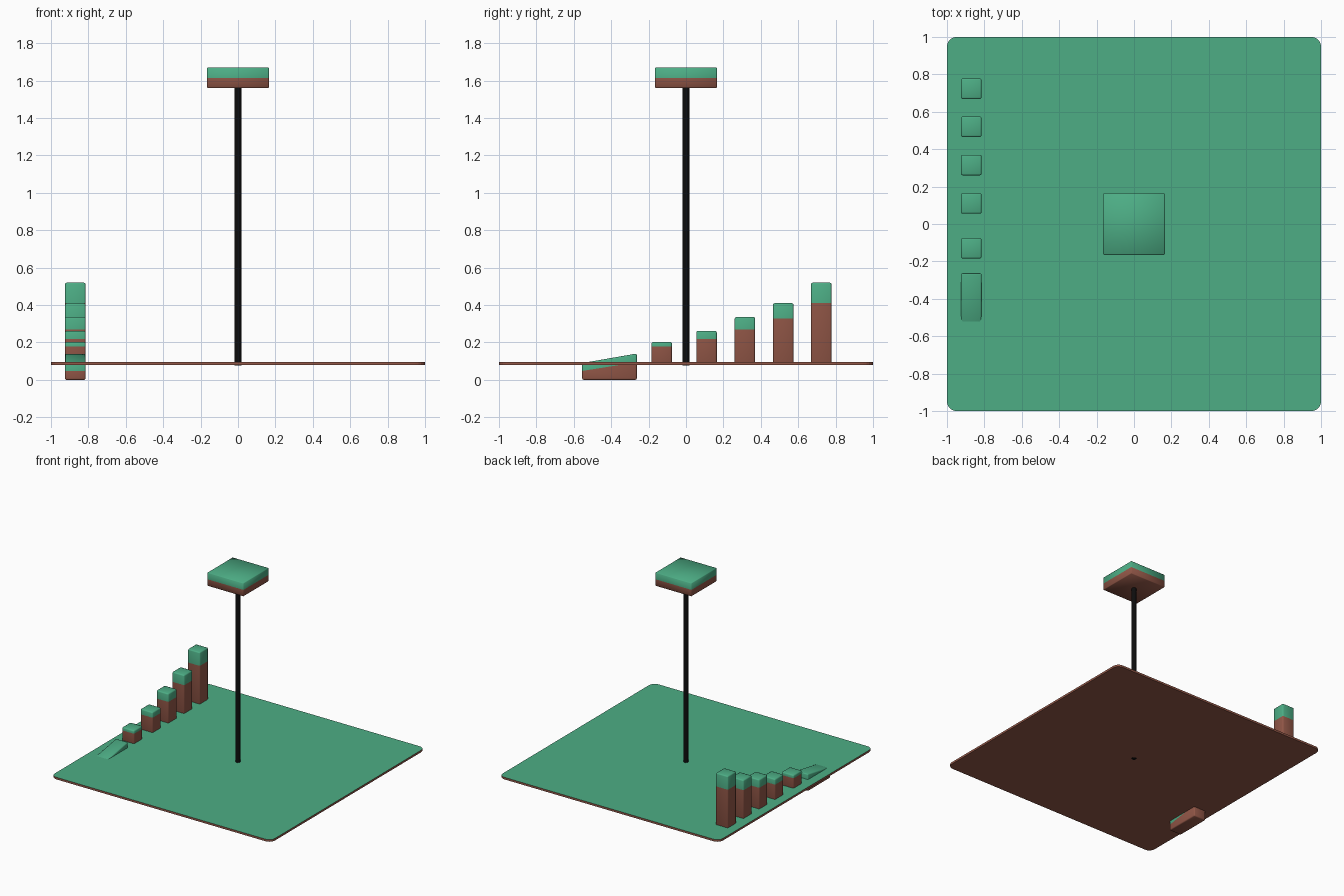
import bpy, bmesh
from mathutils import Vector

if "Cube" in bpy.data.objects:
    bpy.data.objects.remove(bpy.data.objects["Cube"])


def material(name, rgb):
    m = bpy.data.materials.new(name)
    m.diffuse_color = (*rgb, 1.0)
    m.use_nodes = True
    m.node_tree.nodes["Principled BSDF"].inputs["Base Color"].default_value = m.diffuse_color
    return m


GREEN = material("grass green", (0.074, 0.42, 0.235))
BROWN = material("earth brown", (0.29, 0.096, 0.064))
BLACK = material("pole black", (0.004, 0.004, 0.004))


def finish(name, bm, mats, smooth=True):
    bmesh.ops.recalc_face_normals(bm, faces=bm.faces)
    me = bpy.data.meshes.new(name)
    bm.to_mesh(me)
    bm.free()
    for m in mats:
        me.materials.append(m)
    for p in me.polygons:
        p.use_smooth = smooth
    ob = bpy.data.objects.new(name, me)
    bpy.context.collection.objects.link(ob)
    return ob


def two_tone_block(name, x, y0, y1, half, z0, tops, splits, bevel, segs=2):
    """Block with green cap over brown base; tops/splits = heights at y0 and y1."""
    bm = bmesh.new()
    bmesh.ops.create_cube(bm, size=1)
    for v in bm.verts:
        back = v.co.y > 0
        v.co = Vector((x + (half if v.co.x > 0 else -half),
                       y1 if back else y0,
                       tops[back] if v.co.z > 0 else z0))
    bmesh.ops.bevel(bm, geom=bm.edges[:], offset=bevel, segments=segs,
                    profile=0.5, affect='EDGES')
    # cut along the colour boundary
    co = Vector((x, y0, splits[0]))
    no = Vector((0, splits[0] - splits[1], y1 - y0)).normalized()
    bmesh.ops.bisect_plane(bm, geom=bm.verts[:] + bm.edges[:] + bm.faces[:],
                           plane_co=co, plane_no=no)
    for f in bm.faces:
        above = (f.calc_center_median() - co).dot(no) > 0
        f.material_index = 0 if above else 1
    return finish(name, bm, [GREEN, BROWN])


# ground plate: rounded corners, green top, brown rim and underside
bm = bmesh.new()
bmesh.ops.create_cube(bm, size=1)
for v in bm.verts:
    v.co = Vector((v.co.x * 2, v.co.y * 2, 0.096 if v.co.z > 0 else 0.079))
upright = [e for e in bm.edges if abs(e.verts[0].co.z - e.verts[1].co.z) > 0.01]
bmesh.ops.bevel(bm, geom=upright, offset=0.05, segments=5, profile=0.5,
                affect='EDGES')
bm.normal_update()
for f in bm.faces:
    f.material_index = 0 if f.normal.z > 0.5 else 1
finish("ground_plate", bm, [GREEN, BROWN], smooth=False)

# central pole
bm = bmesh.new()
bmesh.ops.create_cone(bm, cap_ends=True, segments=12, radius1=0.018,
                      radius2=0.018, depth=1.49)
bmesh.ops.translate(bm, verts=bm.verts, vec=(0, 0, 0.077 + 0.745))
finish("pole", bm, [BLACK], smooth=False)

# square platform on the pole
two_tone_block("high_platform", 0, -0.165, 0.165, 0.165, 1.56,
               (1.67, 1.67), (1.615, 1.615), 0.004, 1)

# ramp, sunk through the plate
two_tone_block("ramp", -0.87, -0.555, -0.263, 0.055, 0.0,
               (0.09, 0.141), (0.048, 0.094), 0.008)

# rising row of posts: centre y, top height, colour split height
POSTS = [(-0.13, 0.203, 0.178), (0.11, 0.262, 0.218), (0.315, 0.336, 0.27),
         (0.52, 0.41, 0.329), (0.723, 0.52, 0.41)]
for i, (y, top, split) in enumerate(POSTS):
    two_tone_block(f"step_post_{i + 1}", -0.87, y - 0.055, y + 0.055, 0.055,
                   0.08, (top, top), (split, split), 0.009)
